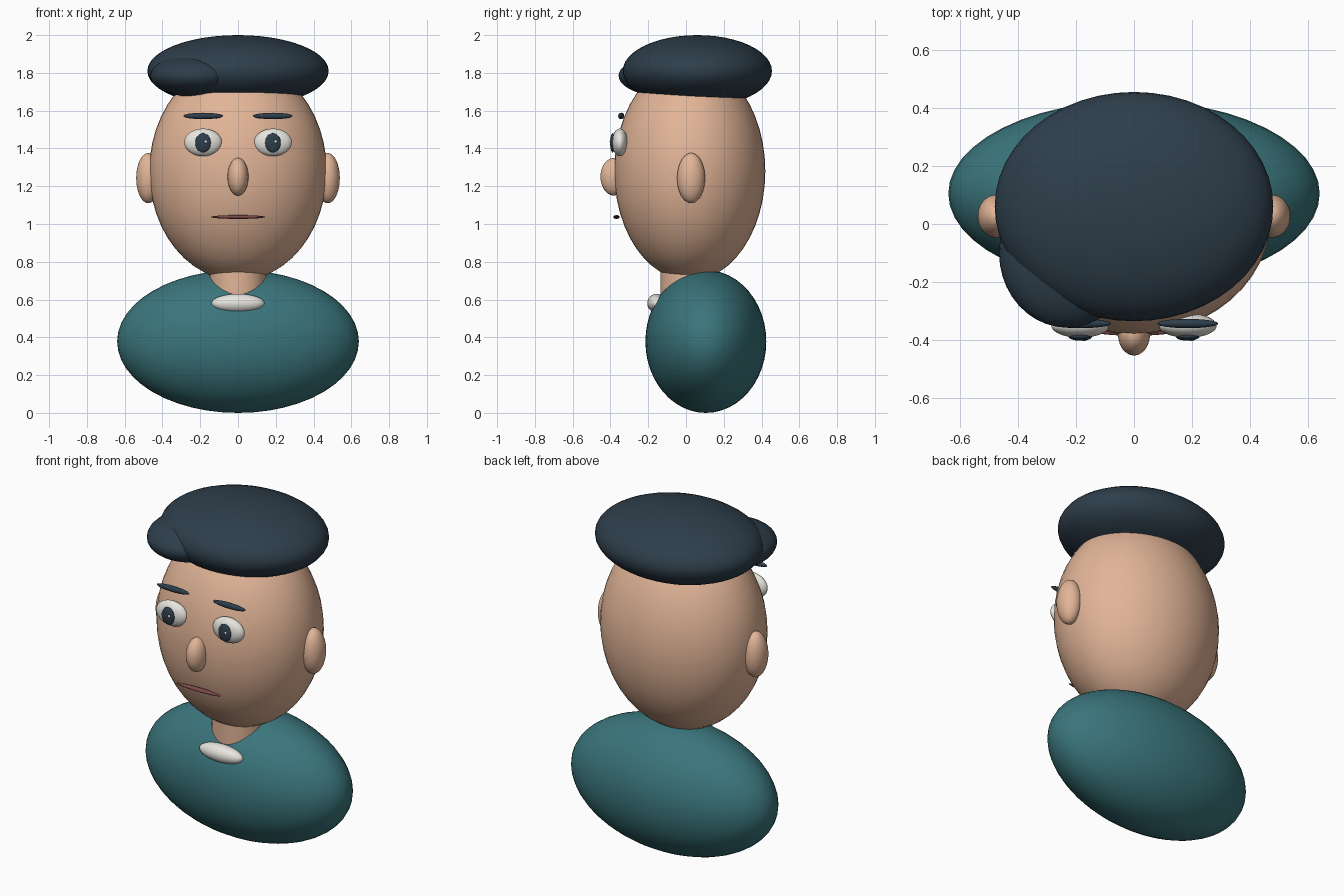
import bpy

cube = bpy.data.objects.get("Cube")
if cube:
    bpy.data.objects.remove(cube, do_unlink=True)


def make_material(name, rgb):
    mat = bpy.data.materials.new(name)
    mat.use_nodes = True
    color = (*rgb, 1.0)
    mat.diffuse_color = color
    bsdf = mat.node_tree.nodes["Principled BSDF"]
    bsdf.inputs["Base Color"].default_value = color
    bsdf.inputs["Roughness"].default_value = 0.8
    return mat


skin = make_material("skin", (0.76, 0.46, 0.31))
teal = make_material("teal cloth", (0.042, 0.178, 0.2))
navy = make_material("dark navy", (0.027, 0.048, 0.07))
white = make_material("off white", (0.82, 0.8, 0.75))
red = make_material("lip red", (0.2, 0.065, 0.065))


def finish(obj, name, mat):
    obj.name = name
    obj.data.name = name
    obj.data.materials.append(mat)
    bpy.ops.object.shade_smooth_by_angle()


def ellipsoid(name, mat, center, radii, segments=40):
    bpy.ops.mesh.primitive_uv_sphere_add(
        segments=segments, ring_count=segments // 2, radius=1, location=center)
    obj = bpy.context.object
    obj.scale = radii
    bpy.ops.object.transform_apply(location=False, rotation=False, scale=True)
    finish(obj, name, mat)


# Body and collar
ellipsoid("torso", teal, (0, 0.105, 0.378), (0.64, 0.32, 0.378), 48)
ellipsoid("collar", white, (0, -0.155, 0.58), (0.14, 0.05, 0.05))

# Neck
bpy.ops.mesh.primitive_cylinder_add(
    vertices=40, radius=0.15, depth=0.4, location=(0, 0.015, 0.67))
finish(bpy.context.object, "neck", skin)

# Head and hair
ellipsoid("head", skin, (0, 0.02, 1.28), (0.47, 0.4, 0.58), 48)
ellipsoid("hair", navy, (0, 0.06, 1.81), (0.48, 0.395, 0.19), 48)
ellipsoid("hair_swoop", navy, (-0.23, -0.1, 1.785), (0.235, 0.257, 0.112))

# Nose and mouth
ellipsoid("nose", skin, (0, -0.38, 1.25), (0.055, 0.073, 0.1))
ellipsoid("mouth", red, (0, -0.368, 1.037), (0.145, 0.017, 0.01))

# Paired features
for side, s in (("left", 1), ("right", -1)):
    x = 0.185 * s
    ellipsoid(side + "_ear", skin, (0.475 * s, 0.027, 1.243), (0.064, 0.074, 0.133))
    ellipsoid(side + "_eye", white, (x, -0.35, 1.432), (0.1, 0.042, 0.073))
    ellipsoid(side + "_pupil", navy, (x, -0.388, 1.43), (0.041, 0.014, 0.051))
    ellipsoid(side + "_glint", white, (x + 0.014, -0.399, 1.436), (0.008, 0.005, 0.008), 16)
    ellipsoid(side + "_brow", navy, (x, -0.343, 1.572), (0.105, 0.016, 0.017))
